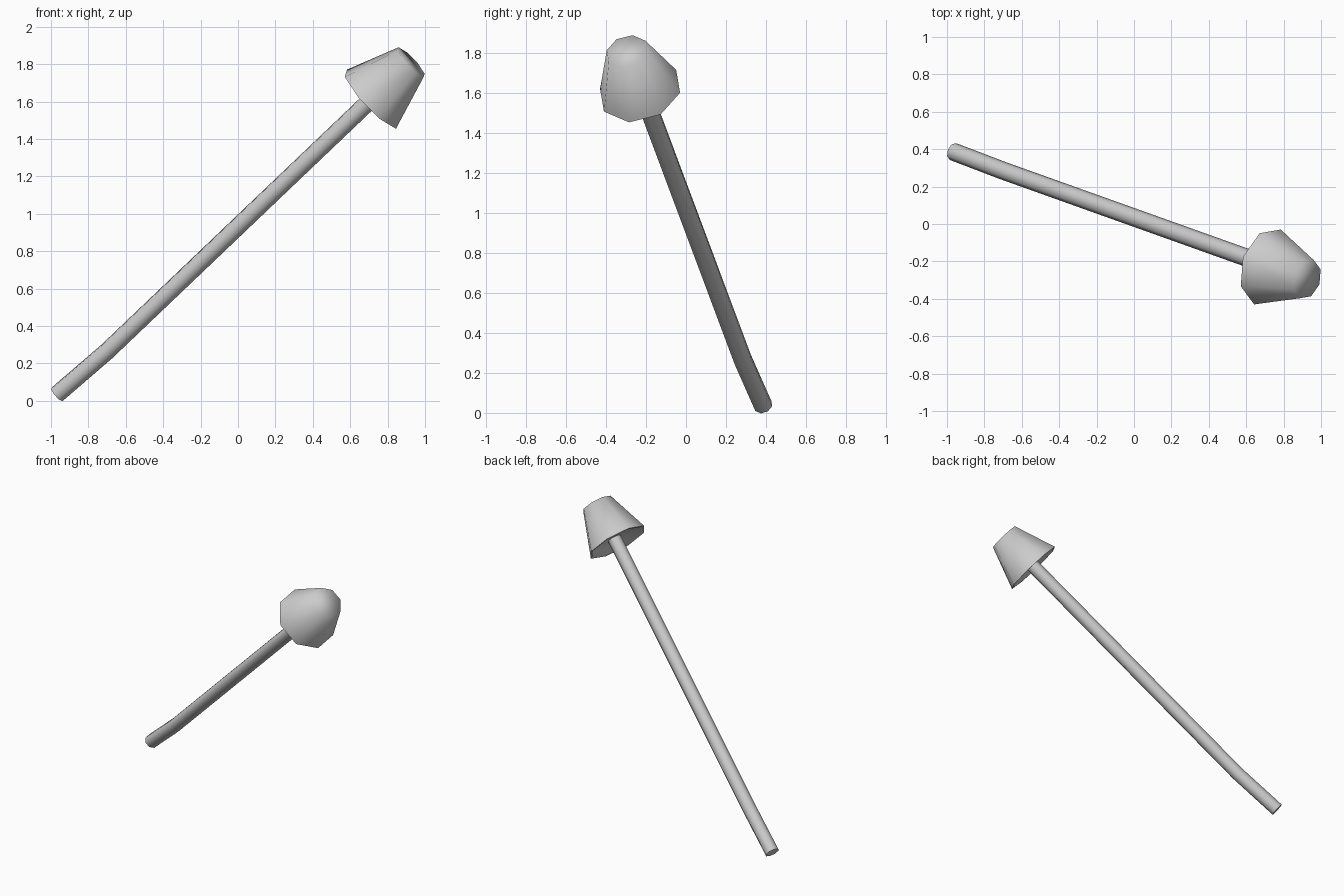
import bpy, bmesh, math
from mathutils import Vector

if "Cube" in bpy.data.objects:
    bpy.data.objects.remove(bpy.data.objects["Cube"])

SIDES = 8
U = Vector((0.612, -0.257, -0.748)).normalized()   # points at one corner of the octagon


def loft(name, rings, smooth_angle):
    """Skin octagonal rings given as (centre, radius, axis) and cap both ends."""
    bm = bmesh.new()
    loops = []
    for centre, radius, axis in rings:
        axis = axis.normalized()
        u = (U - axis * U.dot(axis)).normalized()
        v = axis.cross(u)
        loop = []
        for i in range(SIDES):
            a = 2 * math.pi * i / SIDES
            loop.append(bm.verts.new(centre + radius * (math.cos(a) * u + math.sin(a) * v)))
        loops.append(loop)
    for a, b in zip(loops, loops[1:]):
        for i in range(SIDES):
            j = (i + 1) % SIDES
            bm.faces.new((a[i], a[j], b[j], b[i]))
    bm.faces.new(loops[0][::-1])
    bm.faces.new(loops[-1])
    bmesh.ops.recalc_face_normals(bm, faces=bm.faces)
    mesh = bpy.data.meshes.new(name)
    bm.to_mesh(mesh)
    bm.free()
    ob = bpy.data.objects.new(name, mesh)
    bpy.context.collection.objects.link(ob)
    bpy.ops.object.select_all(action='DESELECT')
    ob.select_set(True)
    bpy.context.view_layer.objects.active = ob
    bpy.ops.object.shade_smooth_by_angle(angle=math.radians(smooth_angle))
    return ob


# Shaft, slightly bent near its foot
foot = Vector((-0.967, 0.387, 0.035))
bend = Vector((-0.70, 0.285, 0.265))
tip = Vector((0.745, -0.231, 1.643))
loft("shaft", [
    (foot, 0.048, bend - foot),
    (bend, 0.048, tip - foot),
    (tip, 0.048, tip - bend),
], 50)

# Head: tapered octagonal cap with a thin rim and a shallow recess underneath
rim = Vector((0.714, -0.230, 1.613))
top = Vector((0.925, -0.295, 1.810))
axis = (top - rim).normalized()
profile = [(0.03, 0.175), (0.0, 0.200), (0.0, 0.213), (0.015, 0.207), (0.296, 0.108)]
loft("head", [(rim + axis * t, r, axis) for t, r in profile], 75)
